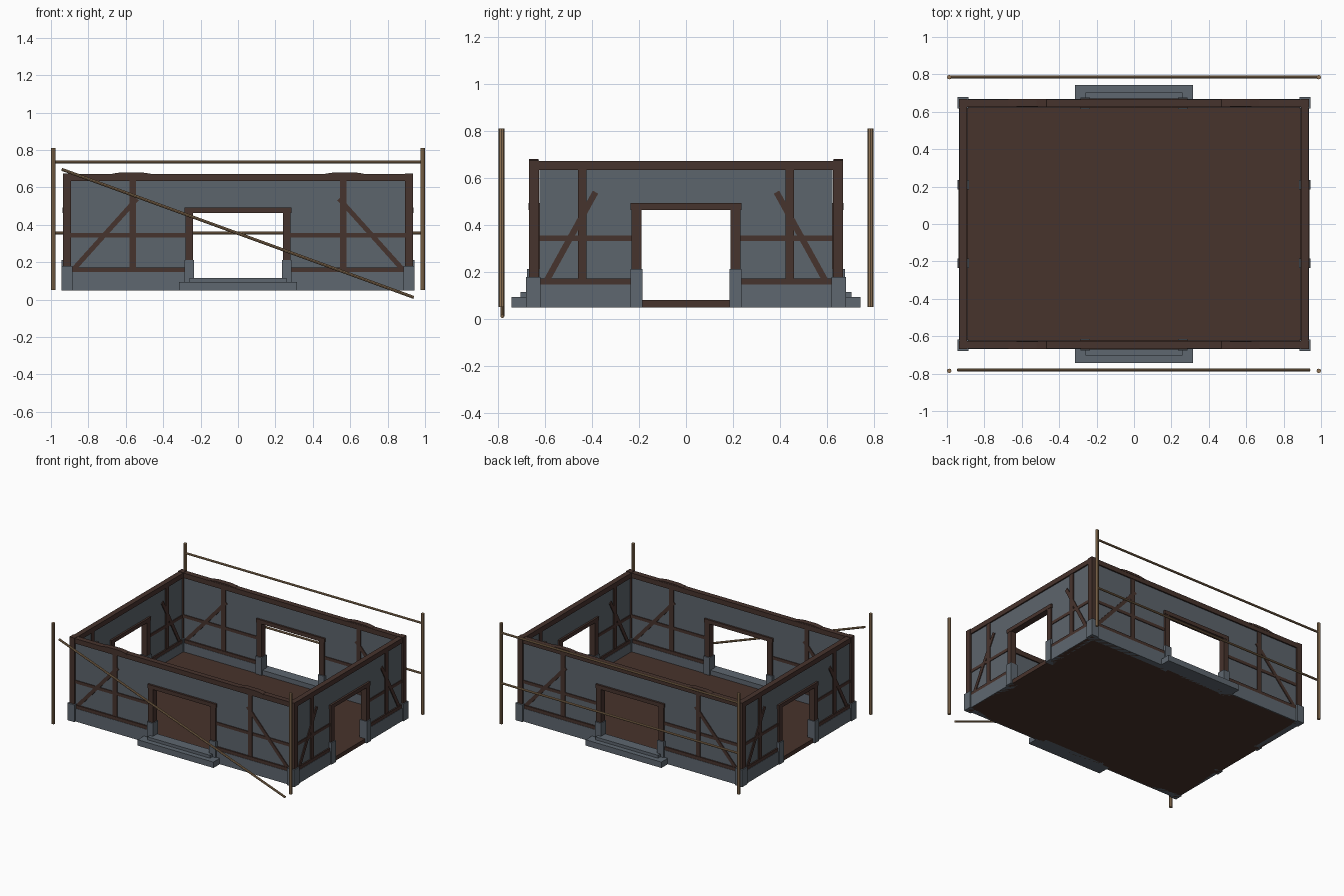
import bpy, bmesh, math
from mathutils import Vector

if "Cube" in bpy.data.objects:
    bpy.data.objects.remove(bpy.data.objects["Cube"])


def material(name, rgb):
    m = bpy.data.materials.new(name)
    m.diffuse_color = (*rgb, 1)
    m.use_nodes = True
    m.node_tree.nodes["Principled BSDF"].inputs["Base Color"].default_value = m.diffuse_color
    return m


TIMBER = material("dark timber", (0.062, 0.033, 0.026))
FLOOR = material("floor boards", (0.064, 0.033, 0.025))
STONE = material("blue grey stone", (0.112, 0.135, 0.160))
INFILL = material("grey wall infill", (0.108, 0.128, 0.150))
POLE = material("scaffold wood", (0.30, 0.19, 0.10))


def finish(name, bm, mat):
    bmesh.ops.recalc_face_normals(bm, faces=bm.faces)
    me = bpy.data.meshes.new(name)
    bm.to_mesh(me)
    bm.free()
    me.materials.append(mat)
    ob = bpy.data.objects.new(name, me)
    bpy.context.collection.objects.link(ob)
    return ob


def prism(name, profile, to_world, d0, d1, mat):
    """Extrude a (u, z) outline between depths d0 and d1 of a wall."""
    bm = bmesh.new()
    a = [bm.verts.new(to_world(u, d0, z)) for u, z in profile]
    b = [bm.verts.new(to_world(u, d1, z)) for u, z in profile]
    bm.faces.new(a)
    bm.faces.new(b[::-1])
    for i in range(len(a)):
        j = (i + 1) % len(a)
        bm.faces.new((a[i], b[i], b[j], a[j]))
    return finish(name, bm, mat)


def slab(name, to_world, u0, u1, d0, d1, z0, z1, mat):
    return prism(name, [(u0, z0), (u1, z0), (u1, z1), (u0, z1)], to_world, d0, d1, mat)


def brace(name, to_world, p, q, width, d0, d1):
    p, q = Vector(p), Vector(q)
    n = (q - p).orthogonal().normalized() * width / 2
    return prism(name, [p + n, p - n, q - n, q + n], to_world, d0, d1, TIMBER)


def pole(name, p, q, r):
    p, q = Vector(p), Vector(q)
    bm = bmesh.new()
    bmesh.ops.create_cone(bm, cap_ends=True, segments=8, radius1=r, radius2=r,
                          depth=(q - p).length)
    ob = finish(name, bm, POLE)
    ob.location = (p + q) / 2
    ob.rotation_mode = 'QUATERNION'
    ob.rotation_quaternion = (q - p).to_track_quat('Z', 'Y')
    return ob


def world(u, d, z):
    return (u, d, z)


# floor
slab("floor", world, -0.93, 0.93, -0.66, 0.66, 0.05, 0.081, FLOOR)


# one timber framed wall: face = outer depth, half = half length, door = half door width
def wall(side, W, face, half, door, stud, foot, head):
    inner = face - 0.04
    end = half - 0.04
    jamb = door + 0.041
    slab(side + "_top_beam", W, -half, half, inner, face, 0.635, 0.672, TIMBER)
    slab(side + "_infill_over_door", W, -jamb, jamb, inner + 0.01, face - 0.01, 0.485, 0.64, INFILL)
    slab(side + "_door_lintel", W, -jamb - 0.004, jamb + 0.004, inner - 0.004, face + 0.005,
         0.464, 0.493, TIMBER)
    for s, tag in ((-1, "_left"), (1, "_right")):
        n = side + tag
        slab(n + "_infill", W, s * jamb, s * end, inner + 0.01, face - 0.01, 0.15, 0.64, INFILL)
        slab(n + "_stone_base", W, s * jamb, s * end, inner - 0.002, face + 0.002, 0.05, 0.148, STONE)
        slab(n + "_sill_beam", W, s * jamb, s * end, inner, face, 0.146, 0.173, TIMBER)
        slab(n + "_middle_rail", W, s * jamb, s * end, inner + 0.005, face - 0.005, 0.333, 0.356, TIMBER)
        slab(n + "_stud", W, s * (stud - 0.018), s * (stud + 0.018), inner + 0.003, face - 0.003,
             0.17, 0.637, TIMBER)
        slab(n + "_door_post", W, s * door, s * jamb, inner - 0.002, face + 0.003, 0.081, 0.47, TIMBER)
        slab(n + "_door_stone", W, s * (door - 0.006), s * (jamb + 0.005), inner - 0.01, face + 0.011,
             0.05, 0.213, STONE)
        brace(n + "_brace", W, (s * foot, 0.165), (s * head, 0.54), 0.026, inner + 0.004, face - 0.004)


for s, side in ((-1, "front"), (1, "back")):
    W = lambda u, d, z, s=s: (u, s * d, z)
    wall(side, W, 0.665, 0.935, 0.24, 0.563, 0.877, 0.54)
    # door steps
    slab(side + "_lower_step", W, -0.315, 0.315, 0.64, 0.742, 0.05, 0.094, STONE)
    slab(side + "_upper_step", W, -0.26, 0.26, 0.625, 0.704, 0.05, 0.116, STONE)
    # slightly raised splice pieces on the top beam
    for k, tag in ((-1, "_left"), (1, "_right")):
        prism(side + tag + "_beam_splice",
              [(k * 0.46, 0.665), (k * 0.47, 0.674), (k * 0.52, 0.681),
               (k * 0.62, 0.681), (k * 0.67, 0.674), (k * 0.68, 0.665)],
              W, 0.627, 0.667, TIMBER)

for s, side in ((-1, "left"), (1, "right")):
    W = lambda u, d, z, s=s: (s * d, u, z)
    wall(side + "_side", W, 0.933, 0.664, 0.19, 0.442, 0.592, 0.385)

# corner posts, corner stones and scaffold uprights
for sx, tx in ((-1, "left"), (1, "right")):
    for sy, ty in ((-1, "front"), (1, "back")):
        W = lambda u, d, z, sx=sx, sy=sy: (sx * u, sy * d, z)
        n = ty + "_" + tx
        slab(n + "_corner_post", W, 0.893, 0.936, 0.625, 0.668, 0.17, 0.675, TIMBER)
        slab(n + "_corner_stone", W, 0.885, 0.944, 0.618, 0.68, 0.05, 0.179, STONE)
        pole(n + "_scaffold_pole", W(0.988, 0.785, 0.052), W(0.988, 0.785, 0.81), 0.012)

# scaffold rails behind, fallen rail in front
for z, tag in ((0.736, "upper"), (0.357, "lower")):
    pole("back_" + tag + "_scaffold_rail", (-0.985, 0.785, z), (0.985, 0.785, z), 0.008)
pole("front_fallen_rail", (-0.943, -0.781, 0.697), (0.94, -0.781, 0.012), 0.008)
